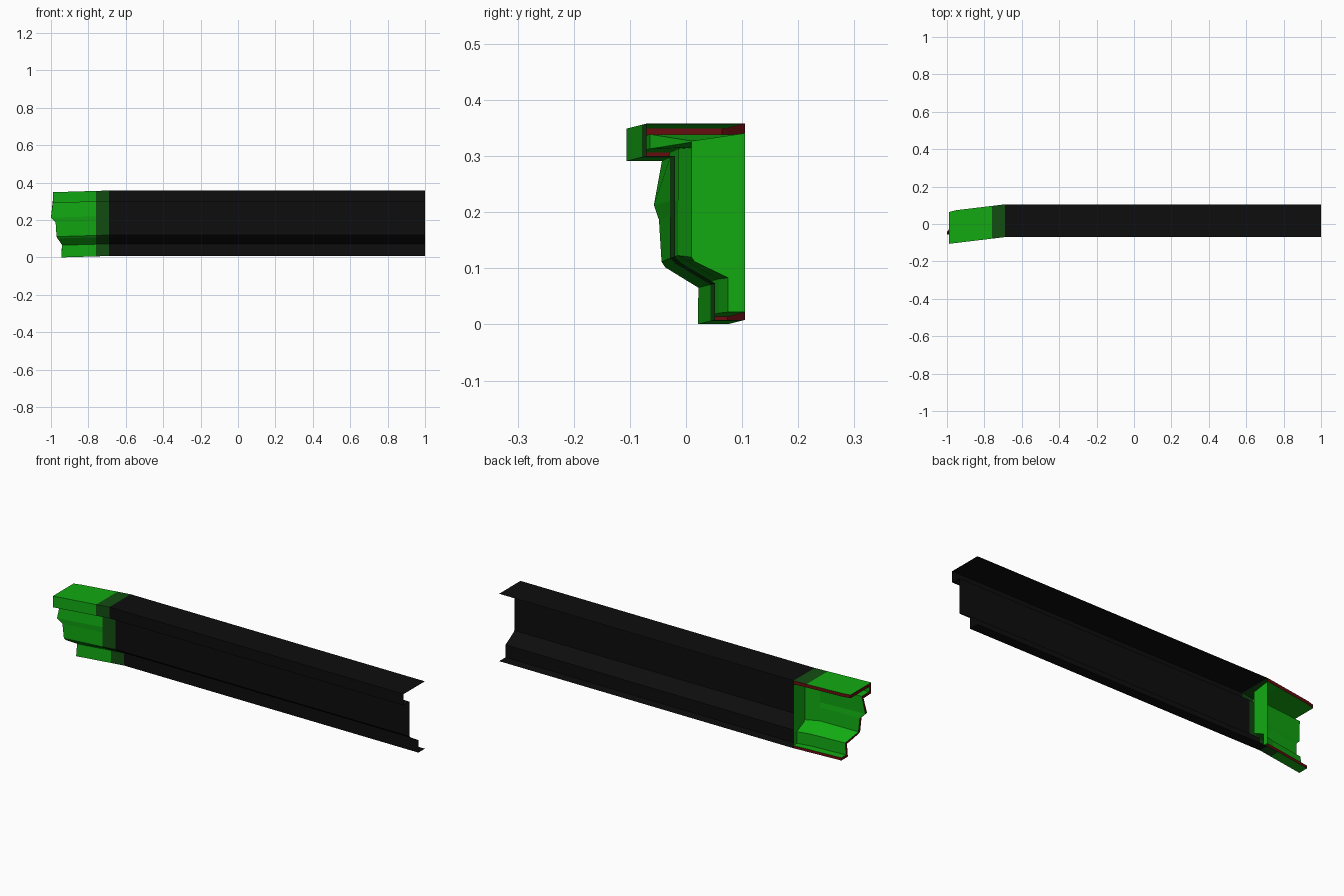
import bpy, bmesh

cube = bpy.data.objects.get("Cube")
if cube:
    bpy.data.objects.remove(cube)


def material(name, colour):
    mat = bpy.data.materials.new(name)
    mat.use_nodes = True
    mat.diffuse_color = (*colour, 1)
    mat.node_tree.nodes["Principled BSDF"].inputs["Base Color"].default_value = (*colour, 1)
    return mat


black = material("black", (0.004, 0.004, 0.004))
green = material("green", (0.006, 0.4, 0.006))
dark_green = material("dark green", (0.006, 0.075, 0.006))
red = material("dark red", (0.14, 0.004, 0.005))

JOINT, BAND = -0.69, -0.76

# Channel section (y, z), from the top back edge round to the bottom back edge
outer = [(.105, .358), (.10, .358), (-.07, .358), (-.07, .30), (-.02, .30), (-.02, .222),
         (-.02, .195), (-.02, .12), (-.01, .11), (.052, .073), (.052, .008), (.105, .008)]
# Inner skin section, and its simpler form where it meets the bulkhead
inner = [(.105, .341), (.10, .341), (-.056, .341), (-.056, .315), (-.006, .315), (-.006, .222),
         (-.006, .195), (-.006, .125), (.004, .118), (.066, .083), (.066, .022), (.105, .022)]
inner_joint = [(.105, .341), (.10, .340), (.01, .327), (.01, .325), (.01, .315), (.01, .222),
               (.01, .195), (.01, .12), (.015, .112), (.075, .083), (.075, .022), (.105, .022)]
# Ragged end: x of each section point, and how far it is pushed back
end_x = [-.95, -.99, -.99, -.988, -.99, -1, -.975, -.97, -.965, -.94, -.945, -.945]
dent = [0, 0, 0, 0, .013, 0, .006, .01, .006, 0, 0, 0]


def bend(section, xs, push=None):
    """Place a section, leaning forward and down beyond the joint."""
    push = push or [0] * len(section)
    return [(x, y + 0.12 * (x - JOINT) + p, z + 0.03 * (x - JOINT))
            for (y, z), x, p in zip(section, xs, push)]


def add_rows(bm, rows):
    return [[bm.verts.new(co) for co in row] for row in rows]


def skin(bm, a, b, index):
    """Bridge two rows of points with quads."""
    for i in range(len(a) - 1):
        face = bm.faces.new((a[i], a[i + 1], b[i + 1], b[i]))
        face.material_index = index


def finish(bm, name, mats, flip=False):
    if flip:
        bmesh.ops.reverse_faces(bm, faces=bm.faces)
    mesh = bpy.data.meshes.new(name)
    bm.to_mesh(mesh)
    bm.free()
    for mat in mats:
        mesh.materials.append(mat)
    obj = bpy.data.objects.new(name, mesh)
    bpy.context.collection.objects.link(obj)
    return obj


n = len(outer)

# Long straight channel, a thin sheet
bm = bmesh.new()
a, b = add_rows(bm, [[(x, y, z) for y, z in outer] for x in (1, JOINT)])
skin(bm, a, b, 0)
finish(bm, "channel_beam", [black])

# Bent end piece: outer skin with a dark band, inner skin and red cut edges
bm = bmesh.new()
out = add_rows(bm, [bend(outer, [JOINT] * n), bend(outer, [BAND] * n), bend(outer, end_x, dent)])
inn = add_rows(bm, [bend(inner_joint, [JOINT] * n), bend(inner, [BAND] * n),
                    bend(inner, end_x, dent)])
skin(bm, out[0], out[1], 1)
skin(bm, out[1], out[2], 0)
for k in range(2):
    skin(bm, inn[k + 1], inn[k], 0)
skin(bm, out[2], inn[2], 2)
for side in (0, -1):
    skin(bm, [row[side] for row in out], [row[side] for row in inn], 2)
bmesh.ops.recalc_face_normals(bm, faces=bm.faces)
finish(bm, "bent_end", [green, dark_green, red])

# Bulkhead closing the channel at the joint
bm = bmesh.new()
bm.faces.new([bm.verts.new(co) for co in bend(inner_joint, [JOINT] * n)])
finish(bm, "bulkhead", [green])
